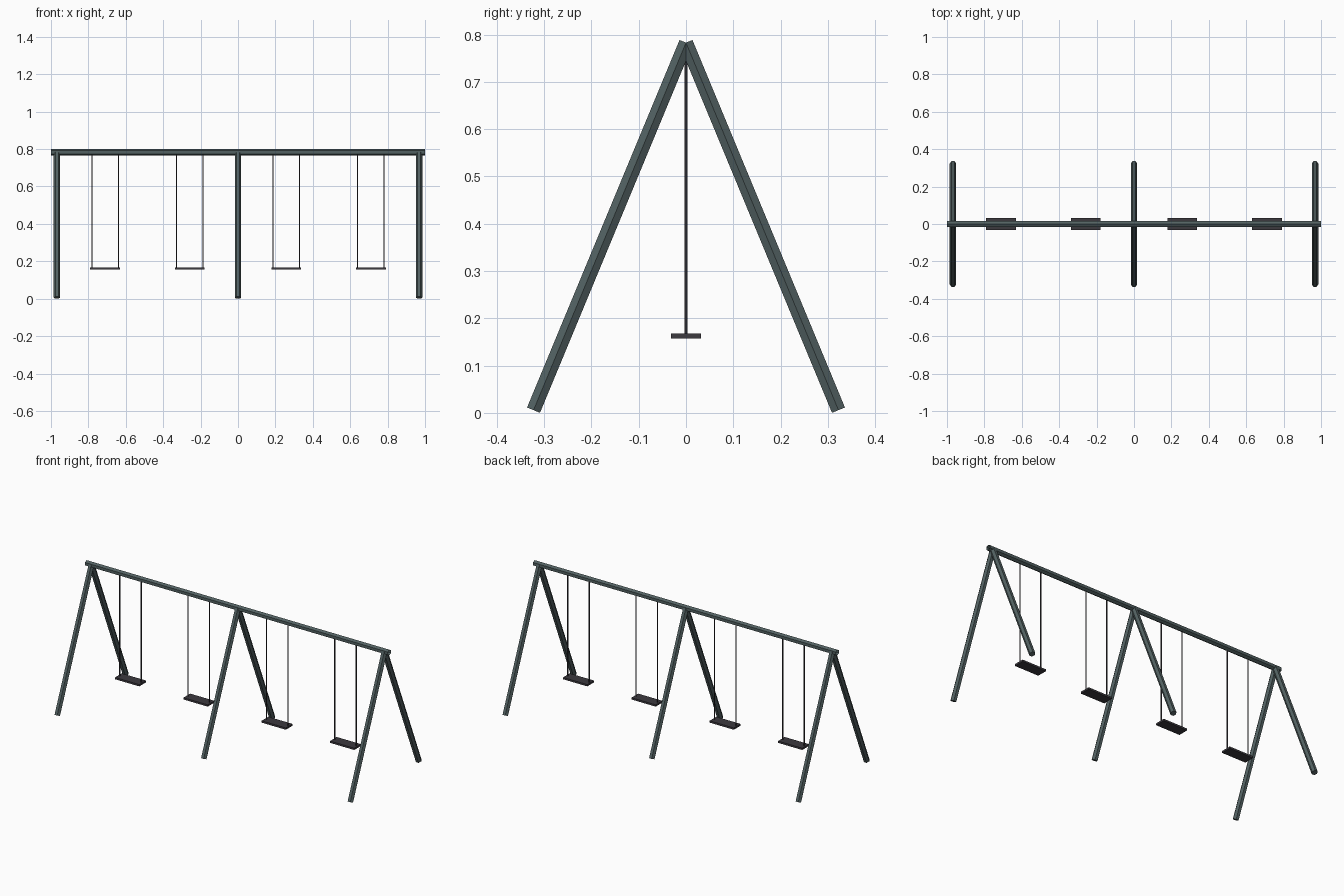
import bpy, bmesh, math
from mathutils import Vector

if "Cube" in bpy.data.objects:
    bpy.data.objects.remove(bpy.data.objects["Cube"])


def material(name, rgb):
    m = bpy.data.materials.new(name)
    m.diffuse_color = (*rgb, 1)
    m.use_nodes = True
    m.node_tree.nodes["Principled BSDF"].inputs["Base Color"].default_value = m.diffuse_color
    return m


FRAME = material("slate green paint", (0.085, 0.12, 0.122))
DARK = material("dark rubber", (0.045, 0.041, 0.049))


def finish(name, bm, mat):
    bmesh.ops.recalc_face_normals(bm, faces=bm.faces)
    me = bpy.data.meshes.new(name)
    bm.to_mesh(me)
    bm.free()
    me.materials.append(mat)
    ob = bpy.data.objects.new(name, me)
    bpy.context.collection.objects.link(ob)
    return ob


def tube(name, a, b, radius, sides, corner, mat, caps=True):
    """Straight flat-sided bar from a to b, with one corner pointing along 'corner'."""
    a, b, u = Vector(a), Vector(b), Vector(corner)
    v = (b - a).normalized().cross(u)
    bm = bmesh.new()
    rings = []
    for p in (a, b):
        rings.append([bm.verts.new(p + radius * (u * math.cos(t) + v * math.sin(t)))
                      for t in (2 * math.pi * i / sides for i in range(sides))])
    for i in range(sides):
        j = (i + 1) % sides
        bm.faces.new((rings[0][i], rings[0][j], rings[1][j], rings[1][i]))
    if caps:
        for r in rings:
            bm.faces.new(r)
    return finish(name, bm, mat)


def box(name, center, size, mat):
    bm = bmesh.new()
    bmesh.ops.create_cube(bm, size=1)
    for v in bm.verts:
        v.co = Vector(c + s * k for c, s, k in zip(center, size, v.co))
    return finish(name, bm, mat)


TOP = 0.783
R = 0.0171

# Top beam: open hexagonal pipe, ridge upward
tube("top_beam", (-1, 0, TOP), (1, 0, TOP), R, 6, (0, 0, 1), FRAME, caps=False)

# Three A-frames of hexagonal legs
for x in (-0.968, 0, 0.968):
    for side, label in ((-1, "front_leg"), (1, "back_leg")):
        tube(label, (x, side * 0.3225, 0.0058), (x, 0, TOP), R, 6, (1, 0, 0), FRAME)

# Four swings: seat plus two ropes each
for x in (-0.71, -0.258, 0.258, 0.71):
    box("seat", (x, 0, 0.1625), (0.16, 0.063, 0.011), DARK)
    for dx in (-0.071, 0.071):
        tube("rope", (x + dx, 0, 0.163), (x + dx, 0, 0.78), 0.0032, 6, (1, 0, 0), DARK)
